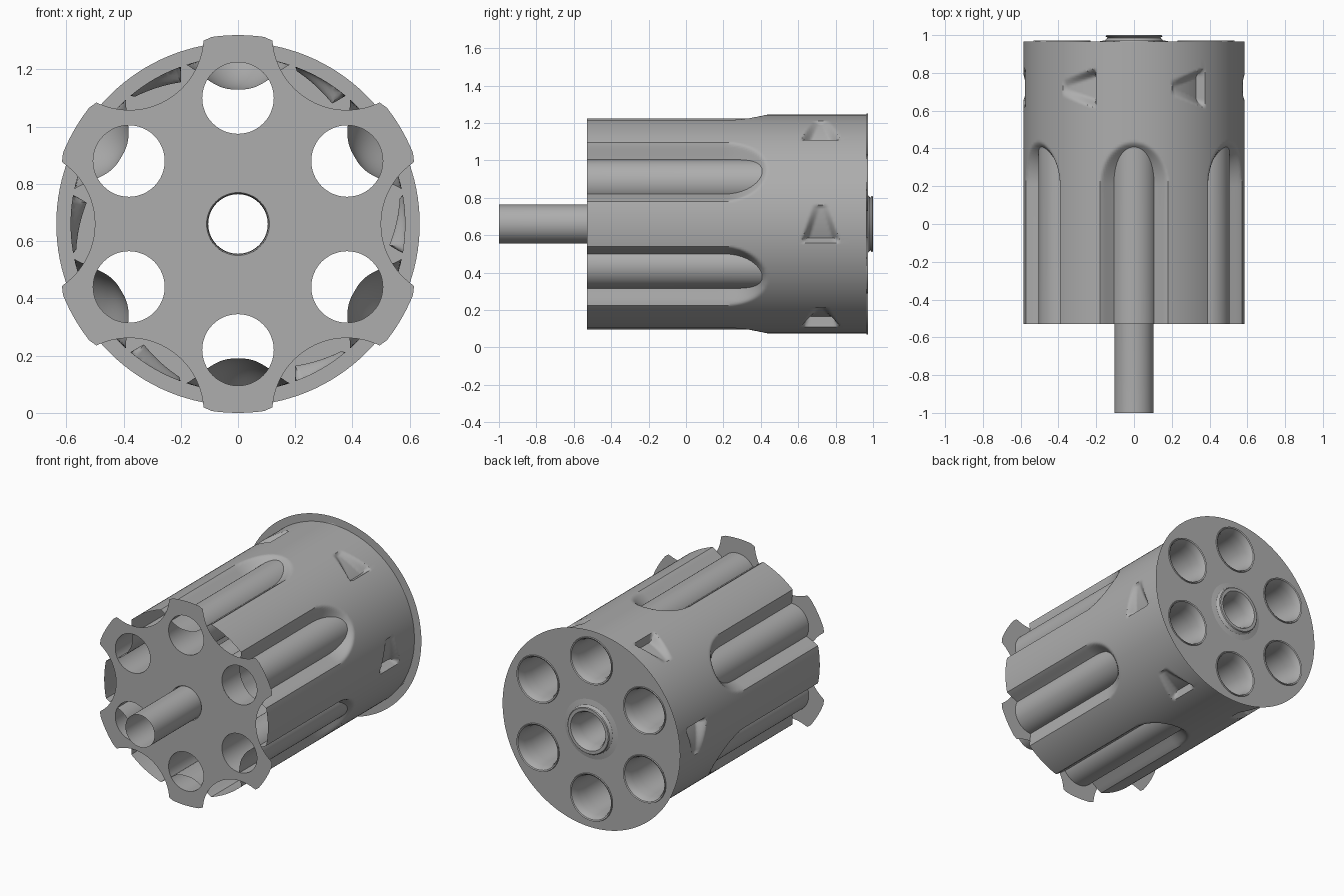
import bpy, bmesh, math
from math import sin, cos, pi, radians
from mathutils import Vector

if "Cube" in bpy.data.objects:
    bpy.data.objects.remove(bpy.data.objects["Cube"])

CZ = 0.66                      # axis height
Y0, Y1 = -0.53, 0.965          # front and back of the drum
CHAMBERS = [radians(30 + 60 * k) for k in range(6)]

steel = bpy.data.materials.new("grey_steel")
steel.diffuse_color = (0.42, 0.42, 0.42, 1)
steel.use_nodes = True
steel.node_tree.nodes["Principled BSDF"].inputs["Base Color"].default_value = steel.diffuse_color


def finish(name, bm, angle=35):
    me = bpy.data.meshes.new(name)
    bm.to_mesh(me)
    bm.free()
    ob = bpy.data.objects.new(name, me)
    bpy.context.collection.objects.link(ob)
    me.materials.append(steel)
    bpy.ops.object.select_all(action='DESELECT')
    ob.select_set(True)
    bpy.context.view_layer.objects.active = ob
    bpy.ops.object.shade_smooth_by_angle(angle=radians(angle))
    return ob


def grid(bm, rows):
    """Skin a list of closed rings of points."""
    rings = [[bm.verts.new(p) for p in row] for row in rows]
    n = len(rings[0])
    for a, b in zip(rings, rings[1:]):
        for i in range(n):
            j = (i + 1) % n
            bm.faces.new((a[i], a[j], b[j], b[i]))


def ring(r, y, cx=0, cz=CZ, n=64):
    return [(cx + r * cos(2 * pi * i / n), y, cz + r * sin(2 * pi * i / n)) for i in range(n)]


def lathe(name, profile, cx=0, cz=CZ):
    bm = bmesh.new()
    grid(bm, [ring(r, y, cx, cz) for r, y in profile])
    return finish(name, bm)


def plate(name, outline, holes, normal):
    """Thin sheet with holes."""
    bm = bmesh.new()
    for loop in [outline] + holes:
        vs = [bm.verts.new(p) for p in loop]
        for i in range(len(vs)):
            bm.edges.new((vs[i - 1], vs[i]))
    bmesh.ops.triangle_fill(bm, use_beauty=True, edges=bm.edges[:], normal=normal)
    for f in bm.faces:
        f.normal_update()
        if f.normal.dot(normal) < 0:
            f.normal_flip()
    return finish(name, bm)


# Drum shell: flutes at the chamber angles, lock notches between them
def drum_radius(t, y):
    r = 0.585
    u = (math.degrees(t) % 60) - 30
    v = max(0, y - 0.2) / 0.23 * 18
    q = math.hypot(u, v) / 18
    if q < 1:
        r -= 0.115 * (1 - q ** 2.6) ** 1.2
    s = (math.degrees(t) + 30) % 60 - 30
    s = radians(s) * 0.585
    if -0.1 < s < 0.1:
        k = (s + 0.1) / 0.2
        edge = 0.105 - 0.065 * k - abs(y - 0.72)
        wall = min(1, max(0, edge / 0.035))
        r -= 0.055 * (1 - 0.8 * k) * wall * min(1, (s + 0.1) / 0.015)
    return r


ys = [Y0, -0.3, 0, 0.2]
ys += [0.2 + 0.0125 * i for i in range(1, 21)]
ys += [0.52, 0.6] + [0.61 + 0.01 * i for i in range(23)] + [0.88, Y1]
N = 360
bm = bmesh.new()
rows = []
for y in ys:
    row = []
    for i in range(N):
        t = 2 * pi * i / N
        r = drum_radius(t, y)
        row.append((r * cos(t), y, CZ + r * sin(t)))
    rows.append(row)
grid(bm, rows)
bmesh.ops.reverse_faces(bm, faces=bm.faces[:])
bm.normal_update()
if sum(f.normal.dot(f.calc_center_median() - Vector((0, f.calc_center_median().y, CZ))) for f in bm.faces) < 0:
    bmesh.ops.reverse_faces(bm, faces=bm.faces[:])
finish("drum_shell", bm, 40)

# Chamber tubes with flared rear rims
for k, a in enumerate(CHAMBERS):
    lathe(f"chamber_{k}", [(0.125, Y0), (0.125, 0.86), (0.128, 0.92), (0.134, 0.95),
                           (0.142, 0.968), (0.15, 0.972), (0.152, Y1)],
          0.44 * cos(a), CZ + 0.44 * sin(a))

# Centre tube with rear collar
lathe("centre_tube", [(0.104, -1), (0.104, 0.93), (0.115, 0.985), (0.125, 1.0), (0.145, 1.0),
                      (0.15, 0.994), (0.14, 0.985), (0.15, 0.977), (0.155, 0.972), (0.19, Y1 + 0.001)])


def chamber_holes(r, y):
    return [ring(r, y, 0.44 * cos(a), CZ + 0.44 * sin(a), 48) for a in CHAMBERS]


# Front star plate: six lobes parted by round notches
star = []
half = radians(10.6)
for a in CHAMBERS:
    for i in range(9):
        t = a - half + 2 * half * i / 8
        rr = 0.66 if 0 < i < 8 else 0.652
        star.append((rr * cos(t), Y0, CZ + rr * sin(t)))
    m = a + radians(30)
    for i in range(1, 24):
        b = m + pi + radians(57) * (1 - 2 * i / 24)
        star.append((0.76 * cos(m) + 0.26 * cos(b), Y0, CZ + 0.76 * sin(m) + 0.26 * sin(b)))
plate("front_plate", star, chamber_holes(0.125, Y0) + [ring(0.11, Y0, n=48)], Vector((0, -1, 0)))
lathe("front_hole_lip", [(0.11, Y0), (0.106, Y0 + 0.006), (0.105, Y0 + 0.02)])

# Rear disc
plate("rear_plate", ring(0.635, Y1, n=128), chamber_holes(0.152, Y1) + [ring(0.15, Y1, n=48)],
      Vector((0, 1, 0)))
